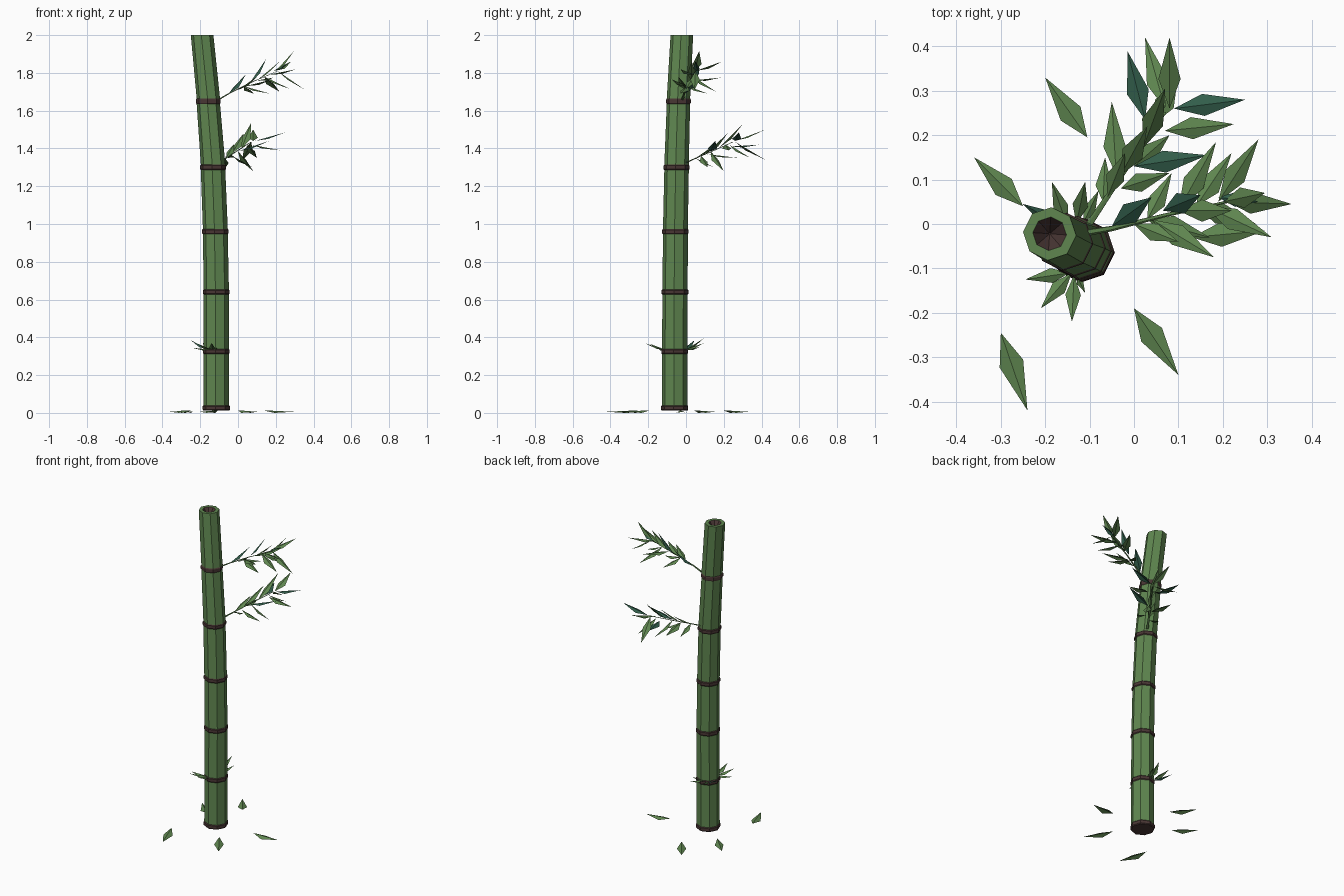
import bpy, math
from mathutils import Vector


def material(name, rgb):
    m = bpy.data.materials.new(name)
    m.diffuse_color = (*rgb, 1)
    return m


GREEN = material("bamboo_green", (0.115, 0.24, 0.08))
BROWN = material("node_brown", (0.068, 0.038, 0.035))
TEAL = material("dark_leaf_teal", (0.033, 0.115, 0.072))


def add_mesh(name, verts, faces, mats, indices):
    me = bpy.data.meshes.new(name)
    me.from_pydata([tuple(v) for v in verts], [], faces)
    for m in mats:
        me.materials.append(m)
    for p, i in zip(me.polygons, indices):
        p.material_index = i
    ob = bpy.data.objects.new(name, me)
    bpy.context.collection.objects.link(ob)
    return ob


def loft(name, rings, sides, mats, bands, turn=0.0):
    """Join rings (x, y, z, radius) with one material index per band; cap both ends."""
    verts, faces, idx = [], [], []
    for x, y, z, r in rings:
        for k in range(sides):
            a = turn + 2 * math.pi * k / sides
            verts.append((x + r * math.cos(a), y + r * math.sin(a), z))
    for i, band in enumerate(bands):
        for k in range(sides):
            a, b = i * sides + k, i * sides + (k + 1) % sides
            faces.append((a, b, b + sides, a + sides))
            idx.append(band)
    last = (len(rings) - 1) * sides
    faces += [tuple(reversed(range(sides))), tuple(range(last, last + sides))]
    idx += [bands[0], bands[-1]]
    return add_mesh(name, verts, faces, mats, idx)


# Stalk: leaning centre line (z, x, y, radius) at each node
nodes = [(0.026, -0.115, -0.06, 0.068), (0.325, -0.115, -0.06, 0.067),
         (0.64, -0.115, -0.058, 0.067), (0.96, -0.12, -0.056, 0.066),
         (1.30, -0.132, -0.05, 0.065), (1.65, -0.157, -0.04, 0.062)]
rings, bands = [], []
for z, x, y, r in nodes:
    for dz, s in ((-0.014, 1.0), (-0.009, 1.06), (0.009, 1.06), (0.014, 1.0)):
        rings.append((x, y, z + dz, r * s))
    bands += [1, 1, 1, 0]
# Cut top with a dark hollow
tx, ty = -0.19, -0.022
rings += [(tx, ty, 2.0, 0.06), (tx, ty, 2.0, 0.038), (tx, ty, 1.94, 0.002)]
bands += [0, 1]
loft("stalk", rings, 8, [GREEN, BROWN], bands, math.radians(-4))


def leaves(name, specs, width=0.05, fold=0.008):
    """Folded kite leaves, each (base, tip, is_dark)."""
    verts, faces, idx = [], [], []
    for base, tip, dark in specs:
        b, t = Vector(base), Vector(tip)
        d = t - b
        side = d.cross(Vector((0, 0, 1))).normalized()
        up = side.cross(d).normalized()
        mid = b + d * 0.4 - up * fold
        w = min(width, d.length * 0.33) / 2
        n = len(verts)
        verts += [b, mid + side * w, t, mid - side * w]
        faces += [(n, n + 1, n + 2), (n, n + 2, n + 3)]
        idx += [dark, dark]
    return add_mesh(name, verts, faces, [GREEN, TEAL], idx)


def twig(name, pts, r0=0.008, r1=0.003):
    n = len(pts) - 1
    rs = [(*p, r0 + (r1 - r0) * i / n) for i, p in enumerate(pts)]
    loft(name, rs, 5, [GREEN], [0] * n)


# Upper branch
twig("upper_twig", [(-0.11, -0.02, 1.655), (-0.05, -0.01, 1.69),
                    (0.07, 0.02, 1.75), (0.21, 0.05, 1.81)])
leaves("upper_branch_leaves", [
    ((-0.05, -0.005, 1.69), (0.04, 0.06, 1.79), 1),
    ((0.065, 0.03, 1.75), (0.15, 0.065, 1.875), 1),
    ((0.19, 0.06, 1.81), (0.28, 0.05, 1.86), 1),
    ((0.21, 0.05, 1.81), (0.355, 0.045, 1.71), 0),
    ((0.20, 0.05, 1.81), (0.295, 0.07, 1.915), 0),
    ((0.19, 0.05, 1.81), (0.28, 0.19, 1.86), 0),
    ((0.16, 0.04, 1.79), (0.31, -0.03, 1.82), 0),
    ((0.14, 0.04, 1.78), (0.275, 0.0, 1.715), 0),
    ((0.10, 0.03, 1.76), (0.185, 0.185, 1.775), 0),
    ((0.14, 0.04, 1.78), (0.22, 0.16, 1.70), 0),
    ((0.04, 0.01, 1.73), (0.18, -0.075, 1.765), 0),
    ((0.03, 0.01, 1.73), (0.17, -0.03, 1.69), 0),
    ((0.03, 0.01, 1.73), (0.085, 0.115, 1.69), 0),
    ((0.0, 0.0, 1.71), (0.10, -0.04, 1.78), 0),
    ((0.10, 0.03, 1.76), (0.22, 0.03, 1.86), 0),
])

# Lower branch
twig("lower_twig", [(-0.10, 0.0, 1.325), (-0.06, 0.06, 1.352),
                    (0.0, 0.15, 1.39), (0.07, 0.25, 1.435)])
leaves("lower_branch_leaves", [
    ((0.025, 0.235, 1.41), (-0.015, 0.39, 1.42), 1),
    ((0.09, 0.26, 1.44), (0.25, 0.28, 1.485), 1),
    ((0.0, 0.13, 1.385), (0.165, 0.155, 1.44), 1),
    ((0.07, 0.26, 1.435), (0.025, 0.42, 1.34), 0),
    ((0.08, 0.26, 1.44), (0.08, 0.42, 1.50), 0),
    ((0.07, 0.21, 1.42), (0.225, 0.225, 1.39), 0),
    ((0.02, 0.17, 1.40), (0.07, 0.305, 1.535), 0),
    ((-0.04, 0.11, 1.37), (-0.05, 0.275, 1.35), 0),
    ((-0.03, 0.08, 1.36), (0.08, 0.115, 1.30), 0),
    ((0.0, 0.13, 1.385), (0.08, 0.20, 1.28), 0),
    ((-0.03, 0.11, 1.375), (0.03, 0.22, 1.48), 0),
    ((-0.07, 0.05, 1.35), (-0.065, 0.15, 1.30), 0),
    ((0.05, 0.23, 1.42), (0.10, 0.34, 1.35), 0),
    ((-0.06, 0.06, 1.355), (-0.02, 0.16, 1.425), 0),
])

# Small sprouts at the first node
leaves("front_sprout", [
    ((-0.145, -0.11, 0.335), (-0.245, -0.125, 0.345), 0),
    ((-0.14, -0.11, 0.335), (-0.21, -0.19, 0.365), 0),
    ((-0.135, -0.115, 0.335), (-0.14, -0.22, 0.37), 0),
    ((-0.13, -0.115, 0.335), (-0.11, -0.155, 0.345), 0),
], 0.035)
leaves("back_sprout", [
    ((-0.155, -0.01, 0.335), (-0.25, 0.045, 0.385), 1),
    ((-0.15, -0.005, 0.335), (-0.185, 0.095, 0.37), 0),
    ((-0.13, 0.0, 0.335), (-0.11, 0.095, 0.395), 0),
    ((-0.115, 0.0, 0.335), (-0.08, 0.075, 0.35), 0),
], 0.035)

# Fallen leaves on the ground
fallen = [((-0.105, 0.195), (-0.20, 0.33)), ((-0.25, 0.04), (-0.36, 0.15)),
          ((0.0, -0.19), (0.10, -0.34)), ((-0.30, -0.245), (-0.24, -0.42)),
          ((0.13, -0.03), (0.295, -0.015))]
leaves("fallen_leaves", [((*b, 0.014), (*t, 0.006), 0) for b, t in fallen], 0.056, 0.0108)
